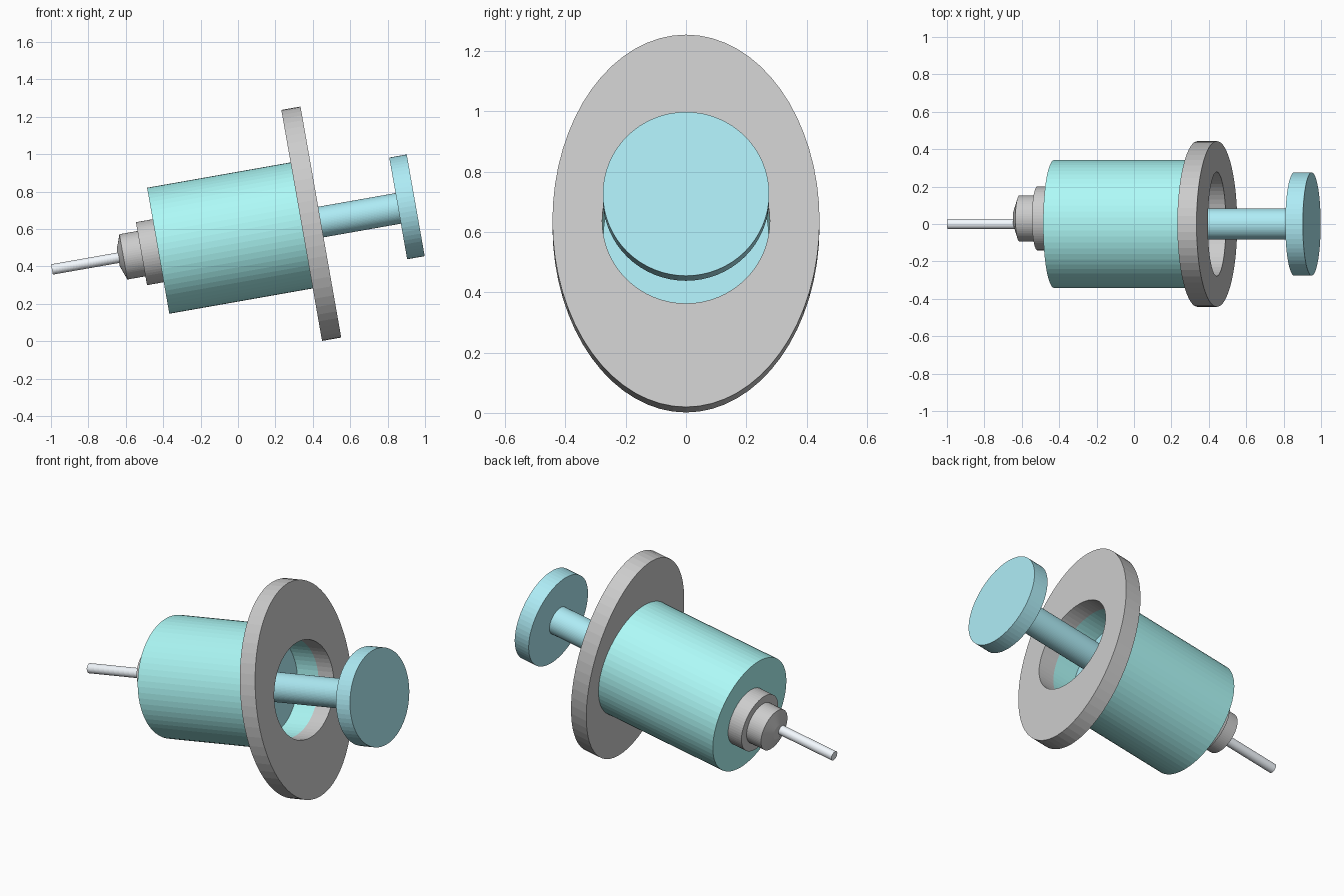
import bpy, bmesh
from math import sin, cos, pi, radians

if "Cube" in bpy.data.objects:
    bpy.data.objects.remove(bpy.data.objects["Cube"])

SIDES = 64
TILT = radians(-10)            # whole model leans up towards +x
ORIGIN = (0.443, 0, 0.637)     # centre of the outer flange face


def material(name, rgb):
    m = bpy.data.materials.new(name)
    m.diffuse_color = (*rgb, 1)
    m.use_nodes = True
    m.node_tree.nodes["Principled BSDF"].inputs["Base Color"].default_value = m.diffuse_color
    return m


def lathe(name, profile, mat=None, closed=False, stretch=None, y=0.0):
    """Spin (along axis, radius) points about local x; open ends are capped.
    stretch maps a radius to its height radius for oval rings."""
    bm = bmesh.new()
    rings = []
    for t, r in profile:
        h = (stretch or {}).get(r, r)
        rings.append([bm.verts.new((t, r * cos(2 * pi * i / SIDES),
                                    h * sin(2 * pi * i / SIDES)))
                      for i in range(SIDES)])
    pairs = list(zip(rings, rings[1:]))
    if closed:
        pairs.append((rings[-1], rings[0]))
    else:
        bm.faces.new(rings[0])
        bm.faces.new(rings[-1])
    for a, b in pairs:
        for i in range(SIDES):
            j = (i + 1) % SIDES
            bm.faces.new((a[i], a[j], b[j], b[i]))
    bmesh.ops.recalc_face_normals(bm, faces=bm.faces)
    mesh = bpy.data.meshes.new(name)
    bm.to_mesh(mesh)
    bm.free()
    ob = bpy.data.objects.new(name, mesh)
    ob.location = (ORIGIN[0], y, ORIGIN[2])
    ob.rotation_euler = (0, TILT, 0)
    bpy.context.collection.objects.link(ob)
    if mat:
        mesh.materials.append(mat)
    return ob


turquoise = material("turquoise", (0.42, 0.95, 0.93))
blue = material("blue", (0.42, 0.83, 0.91))
steel = material("steel", (0.9, 0.95, 1.0))

# Hollow barrel, closed at the needle end
lathe("barrel", [(-0.883, 0.342), (-0.104, 0.342),
                 (-0.104, 0.278), (-0.82, 0.278)], turquoise)

# Oval finger flange with a round hole
lathe("finger_flange", [(-0.104, 0.443), (0, 0.443), (0, 0.278), (-0.104, 0.278)],
      closed=True, stretch={0.443: 0.627})

# Piston, rod and thumb disc
lathe("plunger", [(-0.34, 0.274), (-0.245, 0.274), (-0.245, 0.083),
                  (0.42, 0.083), (0.42, 0.276), (0.515, 0.276)], blue)

# Stepped hub with a shallow cone, slightly off centre
lathe("needle_hub", [(-1.10, 0.045), (-1.072, 0.123), (-0.974, 0.123),
                     (-0.974, 0.171), (-0.88, 0.171)], y=0.03)

# Needle
lathe("needle", [(-1.46, 0.028), (-1.05, 0.028)], steel)
